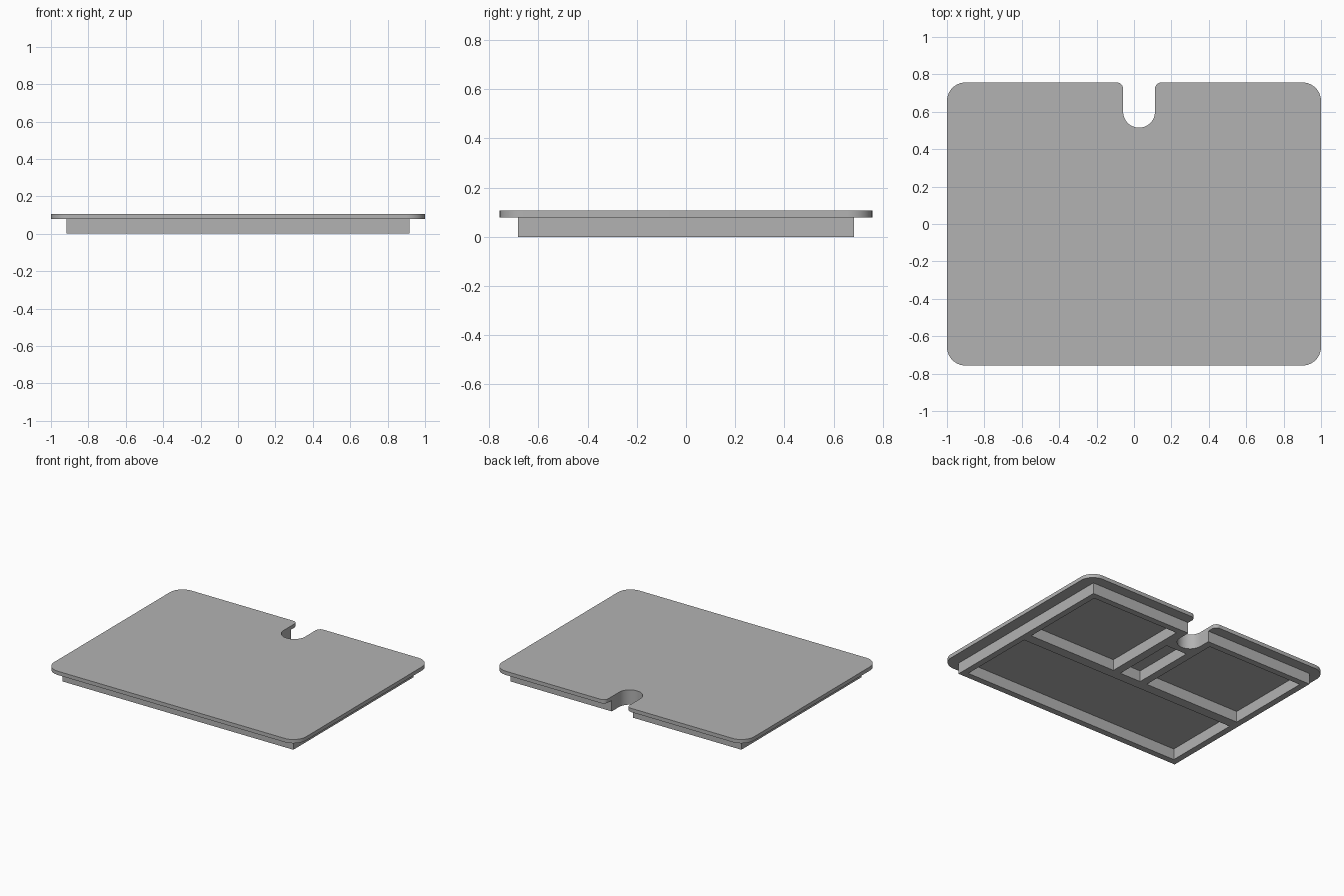
import bpy
import bmesh
from math import cos, sin, radians

cube = bpy.data.objects.get("Cube")
if cube:
    bpy.data.objects.remove(cube, do_unlink=True)

grey = bpy.data.materials.new("light grey")
grey.use_nodes = True
grey.diffuse_color = (0.45, 0.45, 0.45, 1)
grey.node_tree.nodes["Principled BSDF"].inputs["Base Color"].default_value = grey.diffuse_color

# Main dimensions
PLATE_X, PLATE_Y, CORNER = 1.0, 0.757, 0.1
FRAME_X, FRAME_Y, WALL = 0.917, 0.682, 0.045
PLATE_BOTTOM, PLATE_TOP = 0.079, 0.106
NOTCH_X, NOTCH_R, NOTCH_Y, LIP = 0.027, 0.085, 0.6, 0.035


def arc(cx, cy, r, start, end, steps=12):
    angles = [radians(start + (end - start) * i / steps) for i in range(steps + 1)]
    return [(cx + r * cos(a), cy + r * sin(a)) for a in angles]


def rect(x0, x1, y0, y1):
    return [(x0, y0), (x1, y0), (x1, y1), (x0, y1)]


def extrude_outline(name, loops, z0, z1, open_top=False):
    """Fill the first loop, minus the others as holes, and extrude it upwards."""
    bm = bmesh.new()
    edges = []
    for loop in loops:
        verts = [bm.verts.new((x, y, z0)) for x, y in loop]
        edges += [bm.edges.new((a, b)) for a, b in zip(verts, verts[1:] + verts[:1])]
    bmesh.ops.triangle_fill(bm, edges=edges, use_beauty=True)
    new = bmesh.ops.extrude_face_region(bm, geom=bm.faces[:])["geom"]
    top = [g for g in new if isinstance(g, bmesh.types.BMVert)]
    bmesh.ops.translate(bm, verts=top, vec=(0, 0, z1 - z0))
    bmesh.ops.recalc_face_normals(bm, faces=bm.faces[:])
    if open_top:
        caps = [f for f in bm.faces if all(v.co.z > (z0 + z1) / 2 for v in f.verts)]
        bmesh.ops.delete(bm, geom=caps, context="FACES_ONLY")
    mesh = bpy.data.meshes.new(name)
    bm.to_mesh(mesh)
    bm.free()
    mesh.materials.append(grey)
    obj = bpy.data.objects.new(name, mesh)
    bpy.context.collection.objects.link(obj)
    bpy.ops.object.select_all(action="DESELECT")
    obj.select_set(True)
    bpy.context.view_layer.objects.active = obj
    bpy.ops.object.shade_smooth_by_angle(angle=radians(30))
    return obj


# U-shaped notch, running from its left mouth round to its right mouth
notch = arc(NOTCH_X, NOTCH_Y, NOTCH_R, 0, -180, 24)
notch_left, notch_right = NOTCH_X + NOTCH_R, NOTCH_X - NOTCH_R

# Lid plate with rounded corners and softened notch mouth
cx, cy = PLATE_X - CORNER, PLATE_Y - CORNER
lip_y = PLATE_Y - LIP
plate = (arc(-cx, -cy, CORNER, 180, 270) + arc(cx, -cy, CORNER, 270, 360)
         + arc(cx, cy, CORNER, 0, 90)
         + arc(notch_left + LIP, lip_y, LIP, 90, 180, 6)
         + notch
         + arc(notch_right - LIP, lip_y, LIP, 0, 90, 6)
         + arc(-cx, cy, CORNER, 90, 180))
extrude_outline("lid_plate", [plate], PLATE_BOTTOM, PLATE_TOP)

# Ribbed frame underneath: outer outline and four open compartments
frame = ([(-FRAME_X, FRAME_Y), (-FRAME_X, -FRAME_Y), (FRAME_X, -FRAME_Y),
          (FRAME_X, FRAME_Y), (notch_left, FRAME_Y)]
         + notch + [(notch_right, FRAME_Y)])
in_x, in_y = FRAME_X - WALL, FRAME_Y - WALL
rib_front, rib_back = -0.072, 0.0
compartments = [
    rect(-in_x, in_x, -in_y, rib_front),
    rect(0.175, in_x, rib_back, in_y),
    rect(-0.052, 0.115, rib_back, 0.467),
    rect(-in_x, -0.108, rib_back, in_y),
]
extrude_outline("underside_frame", [frame] + compartments, 0, PLATE_BOTTOM, open_top=True)
